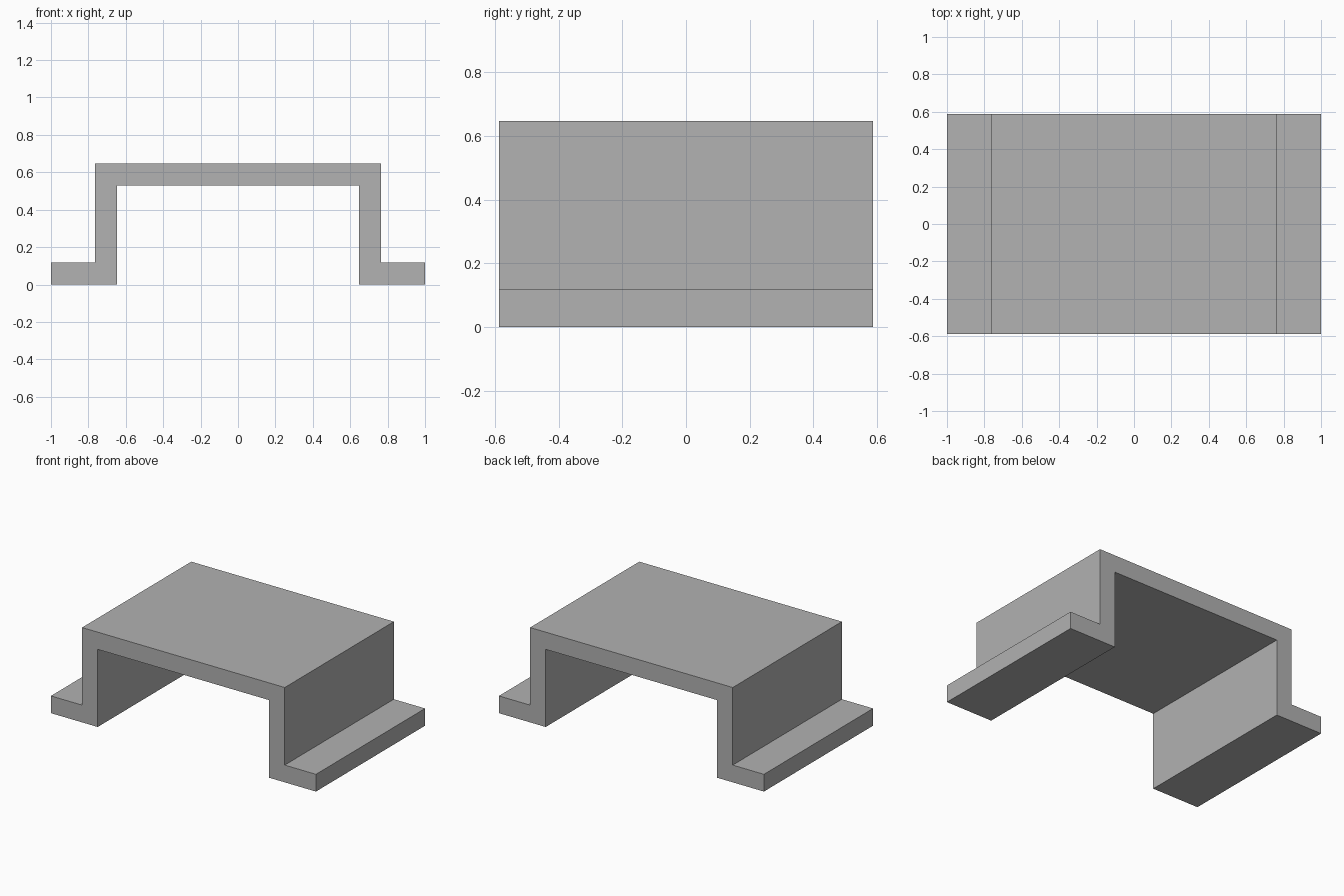
import bpy
import bmesh
from mathutils import Vector

cube = bpy.data.objects.get("Cube")
if cube:
    bpy.data.objects.remove(cube, do_unlink=True)

# Proportions: the whole width is 34 units
U = 1 / 17
THICK = 2 * U
HEIGHT = 11 * U
INNER = 11 * U
OUTER = INNER + THICK
HALF_DEPTH = 10 * U

# Plain grey material
grey = bpy.data.materials.new("plain_grey")
grey.use_nodes = True
colour = (0.445, 0.445, 0.445, 1)
grey.diffuse_color = colour
grey.node_tree.nodes["Principled BSDF"].inputs["Base Color"].default_value = colour

# Half of the hat-shaped section, from the underside out to the foot and up to the top
half = [(INNER, HEIGHT - THICK), (INNER, 0), (1, 0), (1, THICK),
        (OUTER, THICK), (OUTER, HEIGHT)]
section = half + [(-x, z) for x, z in reversed(half)]

# Extrude the mirrored section from front to back
bm = bmesh.new()
front = bm.faces.new([bm.verts.new((x, -HALF_DEPTH, z)) for x, z in section])
result = bmesh.ops.extrude_face_region(bm, geom=[front], use_keep_orig=True)
back_verts = [g for g in result["geom"] if isinstance(g, bmesh.types.BMVert)]
bmesh.ops.translate(bm, verts=back_verts, vec=Vector((0, 2 * HALF_DEPTH, 0)))
bmesh.ops.recalc_face_normals(bm, faces=bm.faces)

mesh = bpy.data.meshes.new("flanged_bracket")
bm.to_mesh(mesh)
bm.free()
mesh.materials.append(grey)
bracket = bpy.data.objects.new("flanged_bracket", mesh)
bpy.context.collection.objects.link(bracket)
